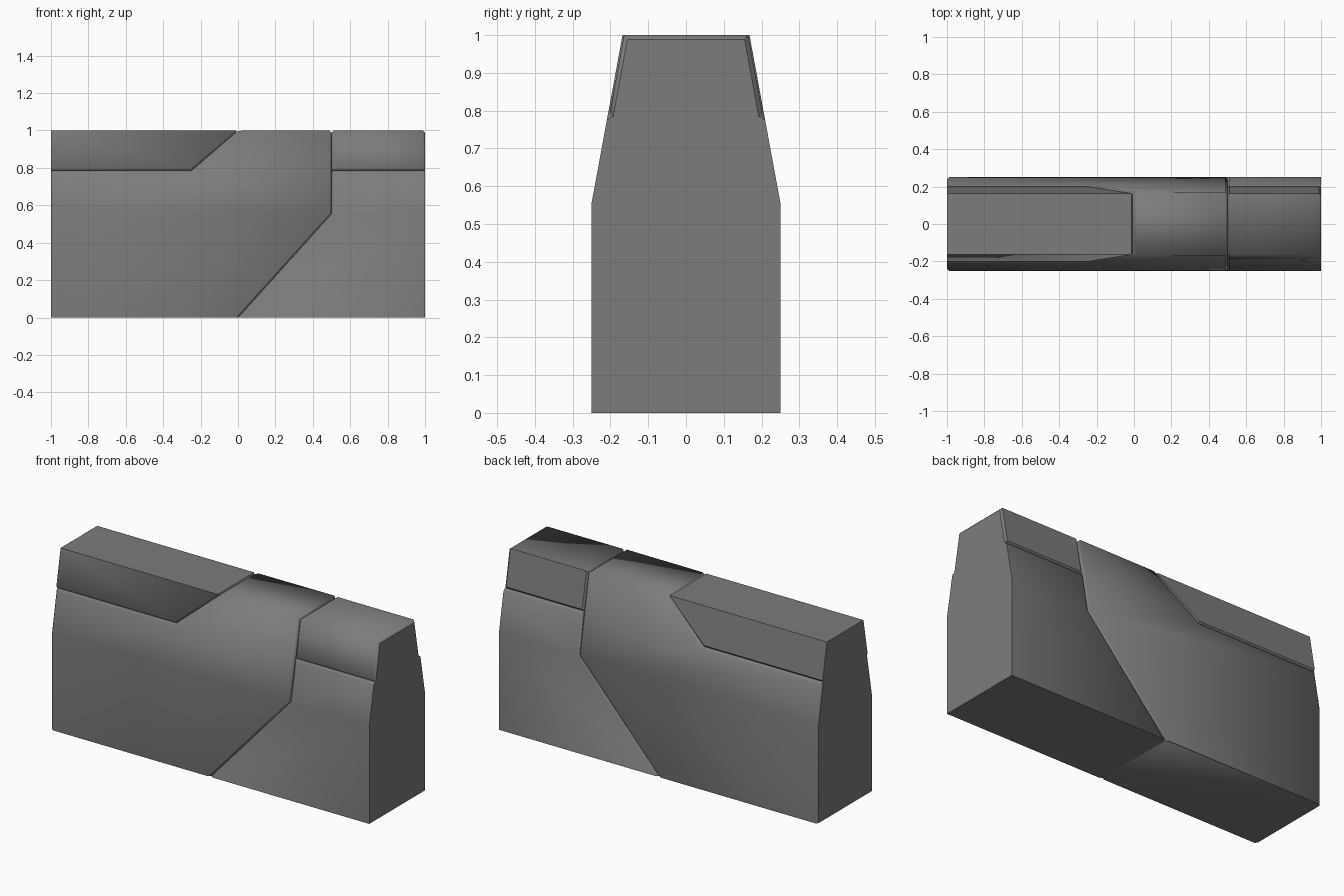
import bpy, bmesh, math

if "Cube" in bpy.data.objects:
    bpy.data.objects.remove(bpy.data.objects["Cube"])

HALF = 0.25       # half thickness of the wall
SHOULDER = 0.555  # height where the sides start to lean in
SLOPE = 0.184     # inward lean per unit of height

stone = bpy.data.materials.new("dark_grey")
stone.diffuse_color = (0.2, 0.2, 0.2, 1)
stone.use_nodes = True
stone.node_tree.nodes["Principled BSDF"].inputs["Base Color"].default_value = stone.diffuse_color


def wall_part(name, outline, inset=0.0, flat_end=None, bevel=0.011):
    """Extrude an x-z outline through the wall, trim the leaning sides, chamfer seams."""
    bm = bmesh.new()
    face = bm.faces.new([bm.verts.new((x, -HALF, z)) for x, z in outline])
    ext = bmesh.ops.extrude_face_region(bm, geom=[face])
    for v in ext["geom"]:
        if isinstance(v, bmesh.types.BMVert):
            v.co.y = HALF

    # Trim both leaning sides
    for s in (-1, 1):
        bmesh.ops.bisect_plane(
            bm, geom=bm.verts[:] + bm.edges[:] + bm.faces[:], dist=1e-5,
            plane_co=(0, s * (HALF - inset), SHOULDER),
            plane_no=(0, s, SLOPE), clear_outer=True)
        rim = [e for e in bm.edges if e.is_boundary]
        if rim:
            bmesh.ops.holes_fill(bm, edges=rim, sides=0)
    bmesh.ops.recalc_face_normals(bm, faces=bm.faces[:])

    # Chamfer the visible seam edges only
    chosen = []
    for e in bm.edges:
        a, b = e.verts[0].co, e.verts[1].co
        if len(e.link_faces) != 2 or e.calc_face_angle() < math.radians(30):
            continue
        if max(a.z, b.z) < 0.001:
            continue
        if flat_end is not None and abs(a.x - flat_end) + abs(b.x - flat_end) < 0.001:
            continue
        across = abs(a.x - b.x) + abs(a.z - b.z) < 0.001
        if across and (a.z < 0.99 or a.x < -0.9):
            continue
        along_top = min(a.z, b.z) > 0.99 and not across
        if along_top:
            continue
        chosen.append(e)
    bmesh.ops.bevel(bm, geom=chosen, offset=bevel, segments=1,
                    affect='EDGES', clamp_overlap=True)

    mesh = bpy.data.meshes.new(name)
    bm.to_mesh(mesh)
    bm.free()
    mesh.materials.append(stone)
    ob = bpy.data.objects.new(name, mesh)
    bpy.context.collection.objects.link(ob)
    bpy.ops.object.select_all(action='DESELECT')
    ob.select_set(True)
    bpy.context.view_layer.objects.active = ob
    bpy.ops.object.shade_smooth_by_angle(angle=math.radians(55))

    # Keep the end faces and the back of the caps crisp
    for e in mesh.edges:
        a, b = (mesh.vertices[i].co for i in e.vertices)
        at_end = min(abs(a.x), abs(b.x)) > 0.999 and abs(a.x - b.x) < 0.001
        cap_back = inset > 0 and min(a.y, b.y) > 0
        if at_end or cap_back:
            e.use_edge_sharp = True
    return ob


# Main slab with the diagonal right seam
wall_part("main_slab", [(-1, 0), (0, 0), (0.5, SHOULDER), (0.5, 1),
                        (0, 1), (-0.25, 0.785), (-1, 0.785)])

# Recessed cap on the left
wall_part("left_cap", [(-1, 0.785), (-0.25, 0.785), (0, 1), (-1, 1)],
          inset=0.004, flat_end=-1)

# Lower slab on the right
wall_part("right_slab", [(0, 0), (1, 0), (1, 0.785), (0.5, 0.785), (0.5, SHOULDER)],
          flat_end=1)

# Recessed cap on the right
wall_part("right_cap", [(0.5, 0.785), (1, 0.785), (1, 1), (0.5, 1)], inset=0.004)
